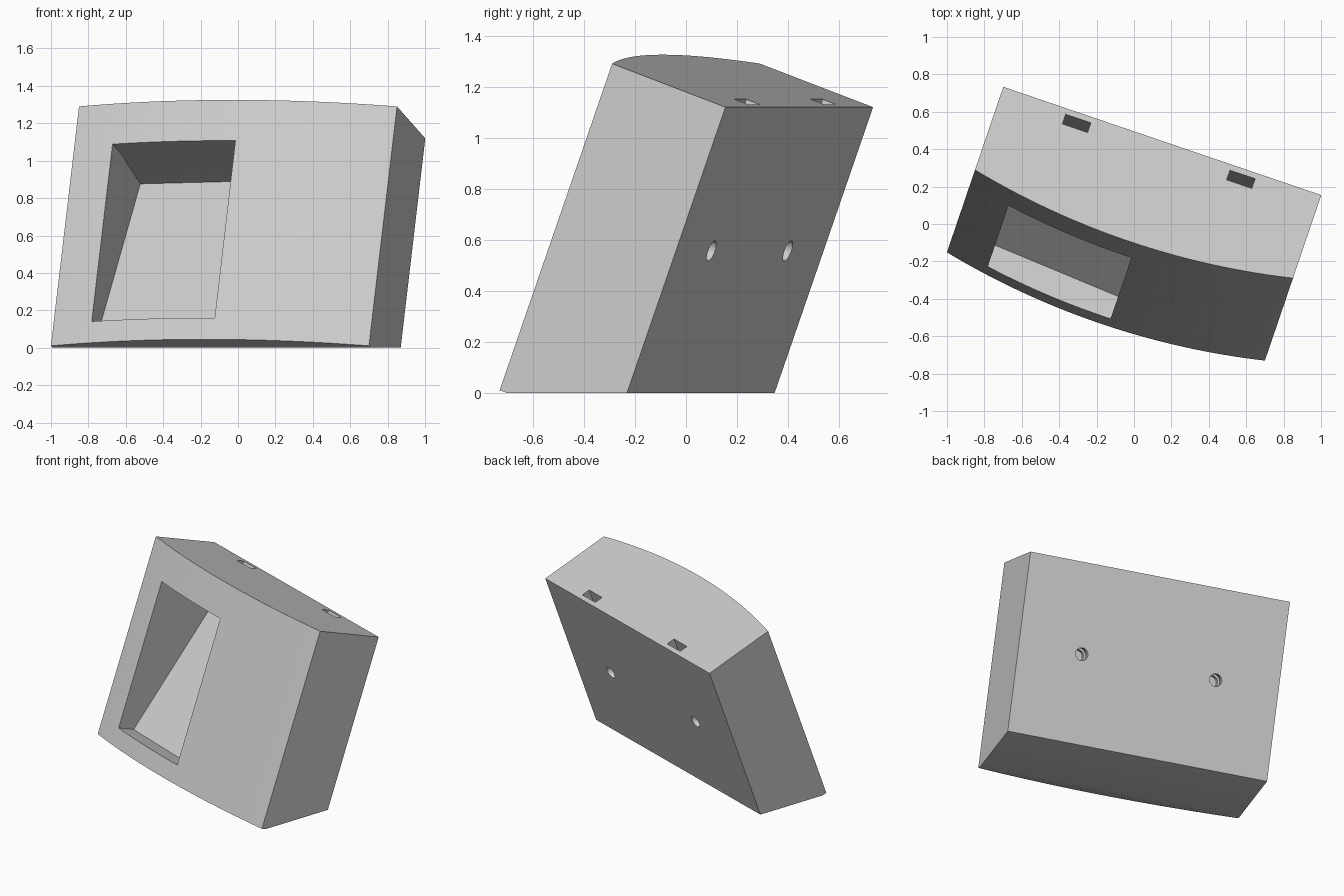
import bpy, bmesh, math
from mathutils import Matrix, Vector

cube = bpy.data.objects.get("Cube")
if cube:
    bpy.data.objects.remove(cube, do_unlink=True)

# Local frame: x = width, y = depth (front to back), z = up along the tilted front
FRAME = (Matrix.Translation((0, 0, 1.29))
         @ Matrix.Rotation(math.radians(-18.8), 4, 'Z')
         @ Matrix.Rotation(math.radians(-20), 4, 'X'))
HALF, DEPTH, HEIGHT, RADIUS = 0.898, 0.499, 1.362, 4.0

grey = bpy.data.materials.new("light_grey")
grey.use_nodes = True
grey.diffuse_color = (0.6, 0.6, 0.6, 1)
grey.node_tree.nodes["Principled BSDF"].inputs["Base Color"].default_value = (0.6, 0.6, 0.6, 1)


def prism(name, outline, offset, edit=None):
    """Extrude a closed outline of 3D points along an offset, in the tilted frame."""
    bm = bmesh.new()
    face = bm.faces.new([bm.verts.new(p) for p in outline])
    ext = bmesh.ops.extrude_face_region(bm, geom=[face])
    bmesh.ops.translate(bm, vec=offset,
                        verts=[v for v in ext["geom"] if isinstance(v, bmesh.types.BMVert)])
    if edit:
        for v in bm.verts:
            edit(v)
    bm.transform(FRAME)
    bmesh.ops.recalc_face_normals(bm, faces=bm.faces)
    mesh = bpy.data.meshes.new(name)
    bm.to_mesh(mesh)
    bm.free()
    ob = bpy.data.objects.new(name, mesh)
    mesh.materials.append(grey)
    bpy.context.collection.objects.link(ob)
    return ob


def disc(name, x, z, y0, y1, r, n=32):
    """Cylinder along the depth axis."""
    ring = [(x + r * math.cos(2 * math.pi * i / n), y0, z + r * math.sin(2 * math.pi * i / n))
            for i in range(n)]
    return prism(name, ring, (0, y1 - y0, 0))


# Body: bulged front arc, flat back and sides
arc = math.asin(HALF / RADIUS)
edge = RADIUS * math.cos(arc)
STEPS = 48
front = [(RADIUS * math.sin(a), edge - RADIUS * math.cos(a), 0)
         for a in (arc * (2 * i / STEPS - 1) for i in range(STEPS + 1))]
body = prism("tilted_housing", front + [(HALF, DEPTH, 0), (-HALF, DEPTH, 0)], (0, 0, -HEIGHT))

# Flat base where the tilted body meets the ground
bm = bmesh.new()
bm.from_mesh(body.data)
cut = bmesh.ops.bisect_plane(bm, geom=bm.verts[:] + bm.edges[:] + bm.faces[:],
                             plane_co=(0, 0, 0), plane_no=(0, 0, 1), clear_inner=True)
bmesh.ops.holes_fill(bm, edges=[e for e in bm.edges if e.is_boundary])
bmesh.ops.recalc_face_normals(bm, faces=bm.faces)
bm.to_mesh(body.data)
bm.free()

# Front pocket: sloping floor, skewed to follow the bulge
LEFT, RIGHT = -0.667, 0.045


def skew(v):
    v.co.y -= 0.07 * (v.co.x - LEFT)


profile = [(-0.3, -0.232), (0.1, -0.231), (0.46, -0.273), (0.082, -1.24), (-0.3, -1.24)]
cutters = [prism("pocket_cutter", [(LEFT, y, z) for y, z in profile],
                 (RIGHT - LEFT, 0, 0), skew)]

# Top slots and stepped screw holes in the back
for x in (-0.464, 0.464):
    w, d = 0.071, 0.029
    slot = [(x + sx * w, 0.437 + sy * d, 0.1) for sx, sy in ((-1, -1), (1, -1), (1, 1), (-1, 1))]
    cutters += [prism("slot_cutter", slot, (0, 0, -0.3)),
                disc("hole_cutter", x, -0.6, 0.39, 0.6, 0.042),
                disc("nut_cutter", x, -0.6, 0.42, 0.465, 0.056)]

bpy.context.view_layer.objects.active = body
for c in cutters:
    m = body.modifiers.new(c.name, 'BOOLEAN')
    m.operation, m.solver, m.object = 'DIFFERENCE', 'EXACT', c
    bpy.ops.object.modifier_apply(modifier=m.name)
    bpy.data.objects.remove(c, do_unlink=True)

for ob in bpy.context.selected_objects:
    ob.select_set(False)
body.select_set(True)
bpy.ops.object.shade_smooth_by_angle(angle=math.radians(25))
